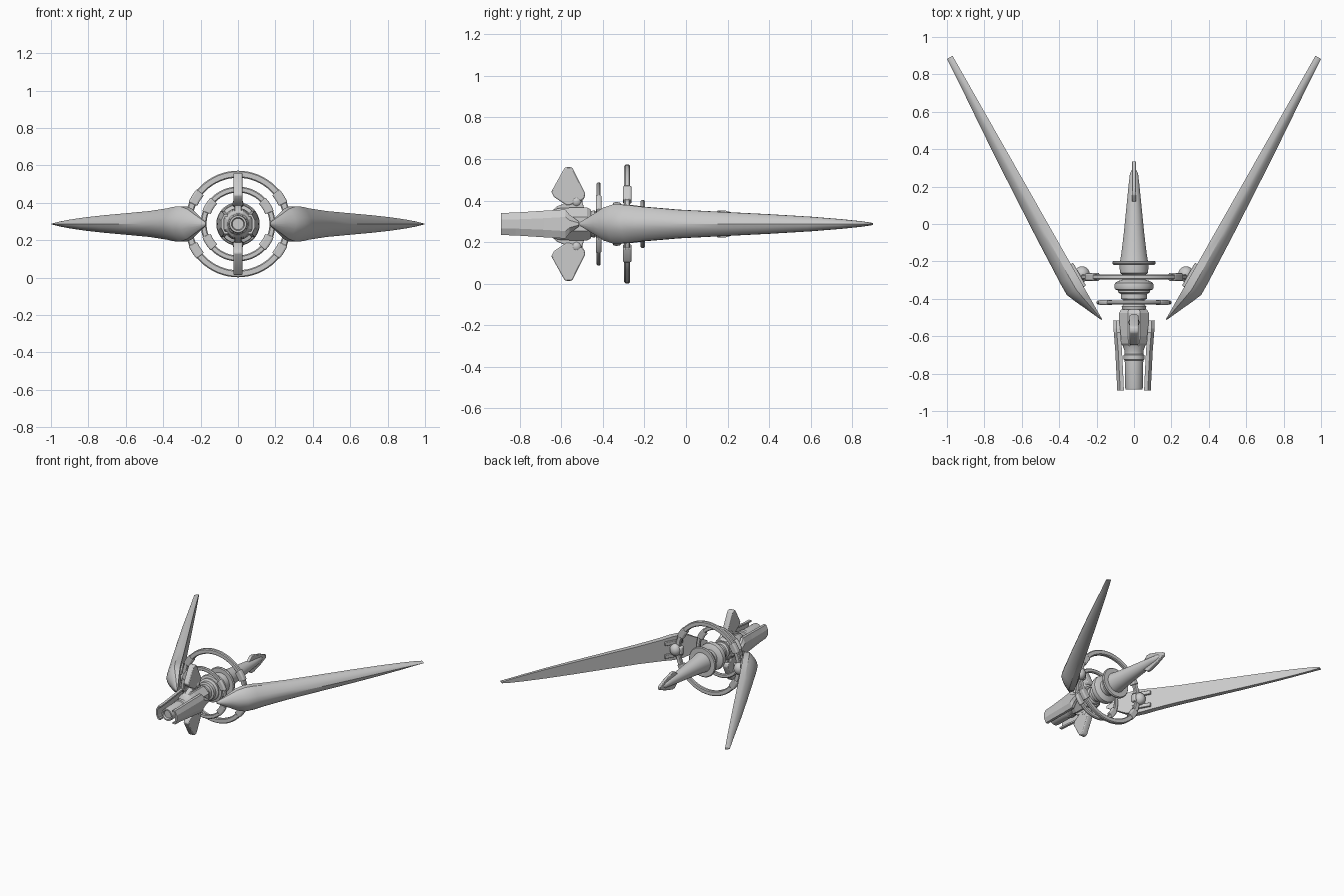
import bpy, bmesh, math
from mathutils import Vector, Matrix

if "Cube" in bpy.data.objects:
    bpy.data.objects.remove(bpy.data.objects["Cube"])

CZ = 0.287  # height of the long axis

grey = bpy.data.materials.new("plain grey")
grey.diffuse_color = (0.6, 0.6, 0.6, 1)
grey.use_nodes = True
grey.node_tree.nodes["Principled BSDF"].inputs["Base Color"].default_value = grey.diffuse_color


def make(name, verts, faces, smooth=None, bevel=0):
    me = bpy.data.meshes.new(name)
    me.from_pydata(verts, [], faces)
    bm = bmesh.new()
    bm.from_mesh(me)
    bmesh.ops.recalc_face_normals(bm, faces=bm.faces)
    bm.to_mesh(me)
    bm.free()
    me.materials.append(grey)
    ob = bpy.data.objects.new(name, me)
    bpy.context.collection.objects.link(ob)
    if bevel:
        b = ob.modifiers.new("bevel", 'BEVEL')
        b.width, b.segments, b.limit_method = bevel, 2, 'ANGLE'
    if smooth:
        bpy.ops.object.select_all(action='DESELECT')
        ob.select_set(True)
        bpy.context.view_layer.objects.active = ob
        bpy.ops.object.shade_smooth_by_angle(angle=math.radians(smooth))
    return ob


def loft(name, sections, smooth=None, bevel=0):
    """Skin a row of closed sections and cap both ends."""
    n = len(sections[0])
    verts = [p for s in sections for p in s]
    faces = [(i * n + j, i * n + (j + 1) % n, (i + 1) * n + (j + 1) % n, (i + 1) * n + j)
             for i in range(len(sections) - 1) for j in range(n)]
    faces += [tuple(range(n)), tuple(range(len(verts) - n, len(verts)))]
    return make(name, verts, faces, smooth, bevel)


def lathe(name, profile, n=40, smooth=35, flat=1.0):
    """Turn (y, radius) points around the long axis."""
    off = math.pi / n
    return loft(name, [[(r * math.cos(off + j * math.tau / n), y,
                         CZ + flat * r * math.sin(off + j * math.tau / n)) for j in range(n)]
                       for y, r in profile], smooth)


def ring(name, section, a0=0, a1=360, n=64):
    """Sweep a (radius, y) section around the long axis, full or partial."""
    secs = []
    full = a1 - a0 == 360
    for i in range(n + 1):
        a = math.radians(a0 + (a1 - a0) * i / n)
        secs.append([(r * math.cos(a), y, CZ + r * math.sin(a)) for r, y in section])
    if not full:
        return loft(name, secs, 35, 0.004)
    m = len(section)
    verts = [p for s in secs[:-1] for p in s]
    faces = [(i * m + j, i * m + (j + 1) % m, (i + 1) % n * m + (j + 1) % m, (i + 1) % n * m + j)
             for i in range(n) for j in range(m)]
    return make(name, verts, faces, 35)


def band(r0, r1, y, t, c=0.006):
    """Chamfered rectangle section for a ring."""
    return [(r0 + c, y - t), (r1 - c, y - t), (r1, y - t + c), (r1, y + t - c),
            (r1 - c, y + t), (r0 + c, y + t), (r0, y + t - c), (r0, y - t + c)]


def plate(name, outline, half, bevel=0.008, sign=1):
    """Slab standing in the y-z plane, outline relative to the axis."""
    return loft(name, [[(x, y, CZ + sign * z) for y, z in outline] for x in (-half, half)],
                40, bevel)


def ball(name, c, r, scale=(1, 1, 1)):
    bm = bmesh.new()
    bmesh.ops.create_uvsphere(bm, u_segments=20, v_segments=12, radius=r,
                              matrix=Matrix.Translation(c) @ Matrix.Diagonal((*scale, 1)))
    verts = [v.co[:] for v in bm.verts]
    faces = [[v.index for v in f.verts] for f in bm.faces]
    bm.free()
    return make(name, verts, faces, 60)


# Hub and tapering spike
lathe("hub", [(-0.47, 0.06), (-0.44, 0.066), (-0.43, 0.055), (-0.405, 0.055), (-0.40, 0.07),
              (-0.375, 0.07), (-0.365, 0.085), (-0.355, 0.085), (-0.35, 0.102), (-0.335, 0.106),
              (-0.315, 0.102), (-0.305, 0.085), (-0.298, 0.062), (-0.27, 0.062),
              (-0.262, 0.075), (-0.225, 0.078), (-0.2, 0.078)])
ring("collar_disc", band(0.06, 0.116, -0.208, 0.01))
lathe("spike", [(-0.205, 0.076), (-0.15, 0.067), (-0.05, 0.055), (0.1, 0.04), (0.2, 0.03),
                (0.27, 0.022), (0.29, 0.012)], 32)
plate("spike_blade", [(0.11, 0.03), (0.155, 0.066), (0.185, 0.066), (0.27, 0.04), (0.335, 0.012),
                      (0.335, -0.012), (0.27, -0.04), (0.185, -0.066), (0.155, -0.066),
                      (0.11, -0.03)], 0.011, 0.004)

# Large and small rings with thicker sleeves
ring("large_ring", band(0.247, 0.285, -0.283, 0.014))
ring("small_ring", band(0.168, 0.2, -0.42, 0.01))
for a in (32, 148, 212, 328):
    ring("large_ring_sleeve", band(0.238, 0.289, -0.283, 0.021), a - 8, a + 8, 8)
    ring("small_ring_sleeve", band(0.155, 0.203, -0.42, 0.014), a - 12, a + 12, 8)

# Octagonal housing and barrel
lathe("housing", [(-0.655, 0.06), (-0.64, 0.075), (-0.6, 0.084), (-0.475, 0.086), (-0.458, 0.075)],
      8, None)
lathe("barrel", [(-0.87, 0.03), (-0.885, 0.035), (-0.885, 0.045), (-0.875, 0.048), (-0.73, 0.05),
                 (-0.725, 0.056), (-0.70, 0.056), (-0.695, 0.05), (-0.68, 0.05), (-0.65, 0.062)], 24)

# Channel-shaped side covers
for s in (-1, 1):
    secs = []
    for y, x, h in ((-0.89, 0.09, 0.053), (-0.82, 0.093, 0.055), (-0.68, 0.1, 0.064),
                    (-0.58, 0.108, 0.07), (-0.56, 0.11, 0.045), (-0.515, 0.111, 0.012)):
        k = min(0.036, h * 0.6)
        half = [(x - 0.036, h), (x - 0.016, h), (x, h - k), (x, k - h), (x - 0.016, -h),
                (x - 0.036, -h), (x - 0.036, 0.012 - h), (x - 0.02, 0.012 - h),
                (x - 0.014, k - h), (x - 0.014, h - k), (x - 0.02, h - 0.012), (x - 0.036, h - 0.012)]
        if h < 0.02:
            half = [(px, max(-h, min(h, pz))) for px, pz in half]
        secs.append([(s * px, y, CZ + pz) for px, pz in half])
    loft("side_cover", secs)

# Upper and lower fins with pivots
fin = [(-0.648, 0.155), (-0.585, 0.268), (-0.575, 0.274), (-0.555, 0.274), (-0.545, 0.268),
       (-0.484, 0.145), (-0.49, 0.12), (-0.56, 0.09), (-0.575, 0.09), (-0.635, 0.13)]
strut = [(-0.645, 0.06), (-0.62, 0.085), (-0.56, 0.11), (-0.5, 0.11), (-0.485, 0.06)]
for s in (-1, 1):
    plate("fin", fin, 0.023, 0.01, s)
    plate("fin_strut", strut, 0.02, 0.005, s)
    ball("fin_pivot", (0, -0.527, CZ + s * 0.108), 0.029)

# Long swept wings: flat inner face, rounded outer face
stations = [(0, 0.008, 0.006), (0.1, 0.055, 0.052), (0.15, 0.08, 0.076), (0.207, 0.094, 0.1),
            (0.28, 0.092, 0.1), (0.36, 0.083, 0.097), (0.55, 0.069, 0.091), (0.82, 0.057, 0.079),
            (1.05, 0.047, 0.068), (1.28, 0.035, 0.054), (1.45, 0.023, 0.043),
            (1.56, 0.013, 0.037), (1.62, 0.005, 0.034)]
shape = [(0, 1), (0.42, 1), (0.6, 0.86), (0.78, 0.62), (0.92, 0.35), (1, 0)]
shape += [(d, -h) for d, h in reversed(shape[:-1])]
for s in (-1, 1):
    def at(t, d, z):
        return Vector((s * (0.17 + 0.494 * t + 0.87 * d), -0.51 + 0.87 * t - 0.494 * d, CZ + z))
    loft("wing", [[at(t, d * dd, h * hh) for dd, hh in shape] for t, h, d in stations], 32)
    # Wing joint: ball, short arm and raised brackets on the inner face
    ball("wing_joint", (s * 0.278, -0.268, CZ), 0.042, (1, 1, 1.1))
    loft("joint_arm", [[(s * x, y, CZ + z) for y, z in ((-0.305, -0.03), (-0.262, -0.03),
                                                        (-0.262, 0.03), (-0.305, 0.03))]
                       for x in (0.225, 0.3)], 35, 0.008)
    for k in (-1, 1):
        loft("wing_bracket", [[at(t, d, k * z) for d, z in ((0.01, 0.035), (-0.014, 0.035),
                                                            (-0.014, 0.065), (0.01, 0.065))]
                              for t in (0.2, 0.34)], 35, 0.004)
